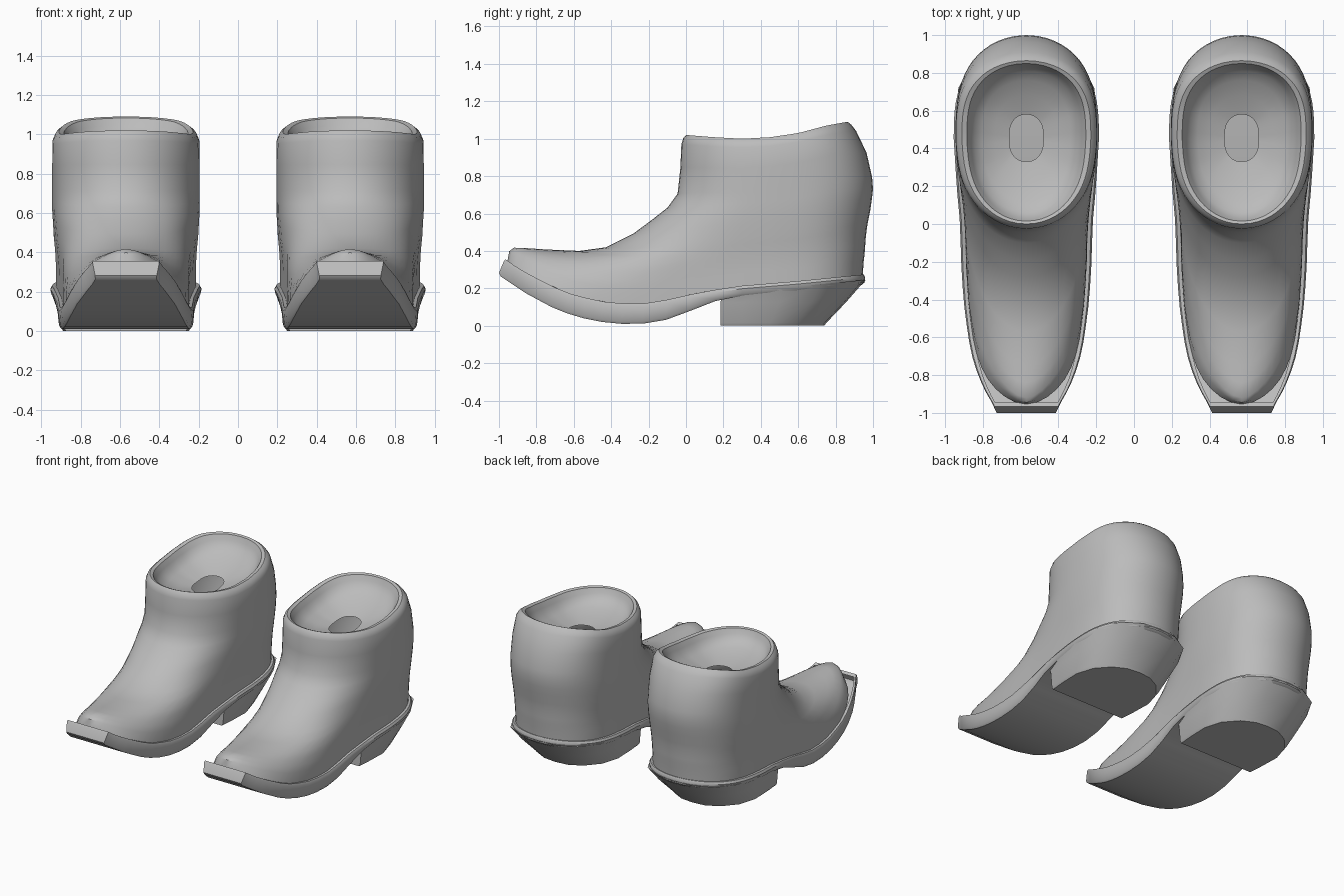
import bpy, bmesh, math

if "Cube" in bpy.data.objects:
    bpy.data.objects.remove(bpy.data.objects["Cube"])

grey = bpy.data.materials.new("grey leather")
grey.diffuse_color = (0.5, 0.5, 0.5, 1)
grey.use_nodes = True
grey.node_tree.nodes["Principled BSDF"].inputs["Base Color"].default_value = grey.diffuse_color

MID = 0.45        # y of the widest point of the ankle
BOOT_X = 0.57     # sideways offset of each boot
N = 16            # steps along each half outline


def curve(*pts):
    """Piecewise linear function through the points."""
    def f(v):
        if v <= pts[0][0]:
            return pts[0][1]
        for (a, p), (b, q) in zip(pts, pts[1:]):
            if v <= b:
                return p + (q - p) * (v - a) / (b - a)
        return pts[-1][1]
    return f


# Foot half width, welt line, collar line and underside, all along y
width = curve((-1, .155), (-.95, .175), (-.88, .215), (-.8, .25), (-.7, .28), (-.6, .3),
              (-.4, .325), (-.2, .337), (0, .342), (.2, .36), (.45, .375))
welt = curve((-.97, .355), (-.9, .305), (-.8, .25), (-.7, .2), (-.6, .16), (-.45, .125),
             (-.3, .112), (-.2, .117), (-.1, .135), (0, .158), (.1, .18), (.3, .21),
             (.6, .235), (.95, .27))
collar = curve((0, 1.02), (.15, 1.008), (.3, 1.0), (.45, 1.008), (.6, 1.03), (.75, 1.07), (.86, 1.09))
under = curve((-1, .27), (-.85, .17), (-.7, .09), (-.6, .053), (-.5, .028), (-.4, .013), (-.3, .008),
              (-.2, .013), (-.1, .033), (0, .07), (.1, .112), (.18, .14), (.3, .16), (.96, .22))


def outline(front, back, scale, pf, pb, zf):
    """Half outline from front centre to back centre; pf=None leaves a square toe."""
    half = []
    for k in range(N, -1, -1):
        u = 1 - (1 - k / N) ** 1.7
        y = MID - (MID - front) * u
        r = 1 if pf is None else math.sqrt(max(0, 1 - u ** pf))
        half.append((width(y) * scale * r, y, zf(y)))
    for k in range(1, N + 1):
        u = 1 - (1 - k / N) ** 1.7
        y = MID + (back - MID) * u
        half.append((width(y) * scale * math.sqrt(max(0, 1 - u ** pb)), y, zf(y)))
    return half


def loft(name, halves, x, cap_first=False, cap_last=False):
    """Mirror the half outlines into rings, skin them, optionally close the ends."""
    bm = bmesh.new()
    m = len(halves[0])
    rings = []
    for h in halves:
        pts = h + [(-a, b, c) for a, b, c in reversed(h)]
        rings.append([bm.verts.new(p) for p in pts])
    for a, b in zip(rings, rings[1:]):
        for i in range(2 * m):
            j = (i + 1) % (2 * m)
            bm.faces.new((a[i], a[j], b[j], b[i]))
    for ring, use in ((rings[0], cap_first), (rings[-1], cap_last)):
        if use:
            for i in range(m - 1):
                bm.faces.new((ring[i], ring[i + 1], ring[2 * m - 2 - i], ring[2 * m - 1 - i]))
    bmesh.ops.remove_doubles(bm, verts=bm.verts[:], dist=0.0005)
    bmesh.ops.dissolve_degenerate(bm, edges=bm.edges[:], dist=0.0002)
    bmesh.ops.recalc_face_normals(bm, faces=bm.faces[:])
    me = bpy.data.meshes.new(name)
    bm.to_mesh(me)
    bm.free()
    me.materials.append(grey)
    ob = bpy.data.objects.new(name, me)
    ob.location.x = x
    bpy.context.collection.objects.link(ob)
    bpy.ops.object.select_all(action='DESELECT')
    ob.select_set(True)
    bpy.context.view_layer.objects.active = ob
    bpy.ops.object.shade_smooth_by_angle(angle=math.radians(40))
    return ob


# Upper: height share, front y, back y, width scale, front roundness
UPPER = [(0, -.955, .945, .95, 16), (.09, -.945, .95, .95, 9), (.14, -.92, .955, .95, 6),
         (.19, -.84, .958, .955, 4.6), (.23, -.75, .96, .96, 4), (.285, -.57, .965, .97, 3.4),
         (.33, -.43, .97, .98, 3.2), (.42, -.28, .985, .99, 3), (.49, -.19, .993, 1, 2.9),
         (.56, -.1, 1, 1, 2.8), (.64, -.045, .995, 1, 2.8), (.8, -.03, .965, 1, 2.8),
         (.94, -.025, .91, .995, 2.8), (.98, -.015, .885, .96, 2.8), (1, .0, .865, .91, 2.8)]
# Opening: drop below the collar, front y, back y, width scale
INSIDE = [(.005, .015, .85, .84), (.04, .03, .835, .78), (.075, .06, .81, .73),
          (.1, .12, .76, .62), (.125, .22, .68, .44), (.14, .33, .58, .24)]

# Heel block half outlines (x, y) from front to back
HEEL_BASE = [(.315, .185), (.325, .3), (.33, .45), (.29, .58), (.2, .68), (.1, .73), (0, .74)]
HEEL_MID = [(.325, .185), (.345, .3), (.355, .5), (.325, .67), (.24, .79), (.12, .845), (0, .855)]
HEEL_TOP = [(.345, .19), (.37, .3), (.383, .5), (.36, .72), (.28, .87), (.14, .945), (0, .96)]

for side, x in (("left", -BOOT_X), ("right", BOOT_X)):
    rings = [outline(f, b, s, p, 3, lambda y, t=t: welt(y) + t * (collar(y) - welt(y)))
             for t, f, b, s, p in UPPER]
    rings += [outline(f, b, s, 2.8, 3, lambda y, d=d: collar(y) - d)
              for d, f, b, s in INSIDE]
    loft(side + "_upper", rings, x)

    # Sole with a narrow welt ledge
    loft(side + "_sole", [
        outline(-.945, .93, .93, None, 3, lambda y: welt(y) + .004),
        outline(-.965, .95, 1.0, None, 3, lambda y: welt(y) + .004),
        outline(-.975, .958, 1.025, None, 3, lambda y: welt(y) - .012),
        outline(-1, .955, 1.01, None, 3, lambda y: under(y) + .012),
        outline(-.99, .94, .98, None, 3, under)], x, cap_last=True)

    # Heel block, undercut towards the back
    loft(side + "_heel", [
        [(a * .97, b, 0) for a, b in HEEL_BASE],
        [(a, b + .01 * (b > .5), .015) for a, b in HEEL_BASE],
        [(a, b, .125) for a, b in HEEL_MID],
        [(a, b, welt(b) - .025) for a, b in HEEL_TOP]], x, cap_first=True, cap_last=True)
